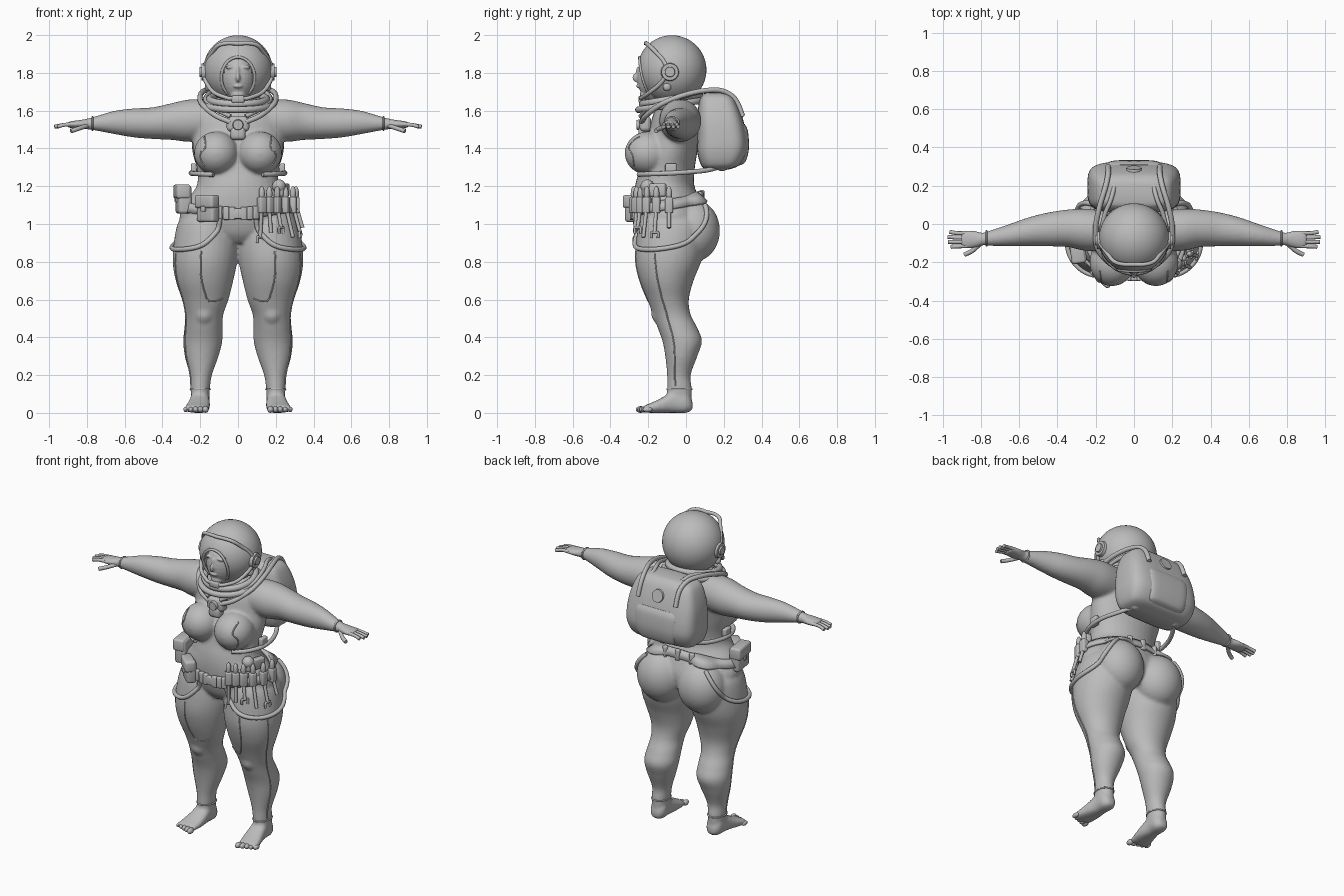
import bpy, bmesh, math
from mathutils import Vector, Matrix
from mathutils.bvhtree import BVHTree

cube = bpy.data.objects.get("Cube")
if cube:
    bpy.data.objects.remove(cube)

grey = bpy.data.materials.new("clay grey")
grey.use_nodes = True
grey.diffuse_color = (0.5, 0.5, 0.5, 1)
grey.node_tree.nodes["Principled BSDF"].inputs["Base Color"].default_value = (0.5, 0.5, 0.5, 1)
made = []


def finish(name, bm):
    bmesh.ops.recalc_face_normals(bm, faces=bm.faces[:])
    mesh = bpy.data.meshes.new(name)
    bm.to_mesh(mesh)
    bm.free()
    mesh.materials.append(grey)
    ob = bpy.data.objects.new(name, mesh)
    bpy.context.scene.collection.objects.link(ob)
    made.append(ob)
    return ob


def smooth_path(pts, n=6):
    """Catmull-Rom samples through tuples of any length."""
    p = [pts[0], *pts, pts[-1]]
    out = []
    for i in range(1, len(p) - 2):
        for k in range(n):
            t = k / n
            out.append(tuple(0.5 * (2 * b + (c - a) * t + (2 * a - 5 * b + 4 * c - d) * t * t
                                    + (3 * b - a - 3 * c + d) * t ** 3)
                             for a, b, c, d in zip(*p[i - 1:i + 3])))
    return out + [tuple(pts[-1])]


def loft(bm, rings, axis="z", power=2, side=1, sides=32):
    """Rings are (position, a min, a max, b min, b max) along an axis."""
    loops = []
    for t, a0, a1, b0, b1 in smooth_path(rings):
        loop = []
        for k in range(sides):
            w = math.tau * k / sides
            c, s = (math.copysign(abs(v) ** (2 / power), v) for v in (math.cos(w), math.sin(w)))
            a, b = (a0 + a1) / 2 + c * (a1 - a0) / 2, (b0 + b1) / 2 + s * (b1 - b0) / 2
            x, y, z = {"z": (a, b, t), "x": (t, a, b), "y": (a, t, b)}[axis]
            loop.append(bm.verts.new((x * side, y, z)))
        loops.append(loop)
    for lo, hi in zip(loops, loops[1:]):
        for k in range(sides):
            j = (k + 1) % sides
            bm.faces.new((lo[k], lo[j], hi[j], hi[k]))
    bm.faces.new(loops[0])
    bm.faces.new(loops[-1])


def add_ball(bm, c, r, seg=32):
    m = Matrix.Translation(c) @ Matrix.Diagonal((*r, 1))
    return bmesh.ops.create_uvsphere(bm, u_segments=seg, v_segments=seg // 2, radius=1, matrix=m)


def ball(name, c, r, seg=24):
    bm = bmesh.new()
    add_ball(bm, c, r, seg)
    return finish(name, bm)


def box(name, c, size, turn=0, bevel=0.012):
    bm = bmesh.new()
    bmesh.ops.create_cube(bm, size=1, matrix=Matrix.Diagonal((*size, 1)))
    bmesh.ops.bevel(bm, geom=bm.edges[:], offset=bevel, segments=3, profile=0.5, affect="EDGES")
    bm.transform(Matrix.Translation(c) @ Matrix.Rotation(math.radians(turn), 4, "Z"))
    return finish(name, bm)


def disc(name, c, r, depth, axis):
    bm = bmesh.new()
    bmesh.ops.create_cone(bm, cap_ends=True, segments=32, radius1=r, radius2=r * 0.85, depth=depth)
    turn = Vector((0, 0, 1)).rotation_difference(Vector(axis)).to_matrix().to_4x4()
    bm.transform(Matrix.Translation(c) @ turn)
    return finish(name, bm)


def tube(name, pts, r, closed=False, sample=True):
    cu = bpy.data.curves.new(name, "CURVE")
    cu.dimensions = "3D"
    cu.bevel_depth, cu.bevel_resolution, cu.use_fill_caps = r, 3, True
    pts = smooth_path(pts) if sample else pts
    sp = cu.splines.new("POLY")
    sp.points.add(len(pts) - 1)
    for q, co in zip(sp.points, pts):
        q.co = (*co, 1)
    sp.use_cyclic_u = closed
    cu.materials.append(grey)
    ob = bpy.data.objects.new(name, cu)
    bpy.context.scene.collection.objects.link(ob)
    made.append(ob)


def fuse(ob, voxel, times):
    m = ob.modifiers.new("fuse", "REMESH")
    m.mode, m.voxel_size, m.use_smooth_shade = "VOXEL", voxel, True
    m = ob.modifiers.new("soften", "SMOOTH")
    m.factor, m.iterations = 0.5, times


def flip(pts, s):
    return [(x * s, y, z) for x, y, z in pts]


# Body: torso, legs, feet, arms and soft masses fused into one skin
bm = bmesh.new()
loft(bm, [(.9, -.1, .1, -.2, .06), (.95, -.25, .25, -.24, .1), (1.03, -.31, .31, -.265, .11),
          (1.12, -.275, .275, -.275, .08), (1.2, -.22, .22, -.27, .045), (1.28, -.215, .215, -.25, .045),
          (1.38, -.235, .235, -.23, .06), (1.48, -.24, .24, -.2, .08), (1.56, -.235, .235, -.18, .075),
          (1.62, -.19, .19, -.16, .05), (1.67, -.12, .12, -.15, .02)])
for s in (1, -1):
    loft(bm, [(.03, .155, .245, -.1, .03), (.13, .148, .252, -.1, .03), (.2, .138, .256, -.1, .025),
              (.3, .103, .282, -.11, .06), (.38, .083, .29, -.125, .085), (.45, .082, .284, -.15, .06),
              (.52, .078, .28, -.175, .025), (.6, .05, .297, -.205, .015), (.7, .025, .33, -.245, .04),
              (.8, .004, .346, -.268, .08), (.9, -.005, .34, -.265, .1), (1, .01, .32, -.25, .1),
              (1.06, .04, .28, -.22, .06)], side=s)
    loft(bm, [(.035, .175, .225, .015, .06), (0, .15, .25, 0, .11), (-.06, .152, .252, 0, .12),
              (-.12, .148, .265, 0, .085), (-.18, .152, .28, 0, .055), (-.225, .16, .285, .002, .038)],
         "y", 2.5, s)
    loft(bm, [(.1, -.14, .06, 1.45, 1.66), (.25, -.14, .08, 1.435, 1.66), (.35, -.12, .075, 1.445, 1.64),
              (.45, -.117, .06, 1.45, 1.618), (.55, -.117, .035, 1.458, 1.612), (.65, -.117, 0, 1.475, 1.6),
              (.74, -.115, -.03, 1.492, 1.575), (.79, -.112, -.045, 1.5, 1.56),
              (.83, -.125, -.035, 1.504, 1.552), (.88, -.128, -.034, 1.508, 1.545),
              (.905, -.122, -.038, 1.51, 1.538)], "x", 2, s)
    for c, r in (((.115, -.2, 1.375), (.118, .125, .115)), ((.145, .04, .965), (.15, .14, .165)),
                 ((.18, -.12, .53), (.06, .065, .07))):
        add_ball(bm, (c[0] * s, c[1], c[2]), r)
body = finish("body", bm)
fuse(body, .009, 8)
bpy.context.view_layer.update()
skin_tree = BVHTree.FromObject(body, bpy.context.evaluated_depsgraph_get())


def skin(deg, z, out=0.0):
    """Point on the hips at an angle around the vertical axis (front is -90)."""
    d = Vector((math.cos(math.radians(deg)), math.sin(math.radians(deg)), 0))
    mid = Vector((0, -.09, z))
    hit = skin_tree.ray_cast(mid + d, -d)[0] or mid + d * .25
    return hit + d * out


def seam(name, pts, r=.004):
    tube(name, [skin_tree.find_nearest(Vector(p))[0] for p in smooth_path(pts)], r, sample=False)


# Fingers, thumbs, toes and suit seams
for s, side in ((1, "left"), (-1, "right")):
    for i, tip in enumerate((.955, .97, .972, .962)):
        y = -.115 + i * .023
        tube(f"{side}_finger", flip([(.87, y, 1.528), (.92, y - .002, 1.525), (tip, y - .004 + i * .003, 1.515)], s), .0105)
    tube(f"{side}_thumb", flip([(.8, -.1, 1.52), (.845, -.14, 1.505), (.885, -.16, 1.492)], s), .012)
    for i in range(5):
        ball(f"{side}_toe", (s * (.172 + i * .026), -.24 + .009 * i, .018),
             (.017 - .001 * i, .026, .018 - .001 * i), 16)
    seam(f"{side}_outer_leg_seam", flip([(.4, -.2, .85), (.4, -.17, .6), (.4, -.13, .45), (.3, -.07, .14)], s))
    seam(f"{side}_thigh_seam", flip([(.2, -.3, .86), (.2, -.3, .7), (.16, -.3, .57), (.09, -.3, .545), (.03, -.22, .58)], s))
    seam(f"{side}_chest_seam", flip([(.2, -.26, 1.5), (.19, -.33, 1.42), (.22, -.3, 1.36), (.2, -.3, 1.28)], s))
    ring = [math.tau * k / 24 for k in range(24)]
    tube(f"{side}_ankle_cuff", [(s * .2 + .051 * math.cos(a), -.035 + .064 * math.sin(a), .125) for a in ring], .005, True, False)
    tube(f"{side}_wrist_cuff", [(s * .77, -.075 + .038 * math.cos(a), 1.532 + .034 * math.sin(a)) for a in ring], .005, True, False)

# Head inside the helmet
bm = bmesh.new()
for c, r in (((0, -.145, 1.775), (.095, .115, .135)), ((0, -.262, 1.775), (.012, .022, .024)),
             ((0, -.252, 1.8), (.01, .014, .035)), ((0, -.247, 1.73), (.026, .017, .011)),
             ((0, -.215, 1.685), (.04, .03, .03)), ((.038, -.235, 1.83), (.028, .016, .01)),
             ((-.038, -.235, 1.83), (.028, .016, .01))):
    add_ball(bm, c, r)
fuse(finish("face", bm), .005, 3)

# Helmet shell with an oval face opening, rims and ear pads
bm = bmesh.new()
centre, radius = Vector((0, -.075, 1.816)), .183
add_ball(bm, centre, (radius,) * 3, 72)
hole = [f for f in bm.faces for c in [f.calc_center_median()]
        if c.y < -.1 and (c.x / .088) ** 2 + ((c.z - 1.775) / .108) ** 2 < 1]
bmesh.ops.delete(bm, geom=hole, context="FACES")
helmet = finish("helmet", bm)
shell = helmet.modifiers.new("shell", "SOLIDIFY")
shell.thickness = .012
rim = []
for k in range(48):
    x, z = .088 * math.cos(math.tau * k / 48), 1.775 + .108 * math.sin(math.tau * k / 48)
    rim.append((x, -.075 - math.sqrt(radius ** 2 - x * x - (z - centre.z) ** 2), z))
tube("face_opening_rim", rim, .008, True, False)
half = [(0, -.212, 1.955), (.06, -.21, 1.957), (.105, -.195, 1.945), (.135, -.16, 1.91),
        (.165, -.12, 1.865), (.182, -.1, 1.81), (.168, -.13, 1.75), (.125, -.195, 1.695), (.05, -.238, 1.665)]
tube("visor_frame", smooth_path(half) + smooth_path(flip(half, -1))[::-1], .011, True, False)
box("chin_mount", (0, -.235, 1.66), (.07, .035, .04))
for s, side in ((1, "left"), (-1, "right")):
    disc(f"{side}_ear_pad", (s * .175, -.085, 1.805), .052, .035, (s, 0, 0))
    disc(f"{side}_ear_cap", (s * .19, -.085, 1.805), .03, .025, (s, 0, 0))
    ball(f"{side}_ear_knob", (s * .158, -.1, 1.725), (.018, .022, .022))

# Collar, chest badge and hoses
for r, z, thick in ((.15, 1.66, .02), (.172, 1.63, .018)):
    tube("collar_ring", [(r * math.cos(a), -.08 + r * math.sin(a), z + .025 * math.sin(a))
                         for a in (math.tau * k / 48 for k in range(48))], thick, True, False)
box("chest_plate", (0, -.215, 1.53), (.12, .06, .08), bevel=.02)
box("chest_plate_lower", (0, -.222, 1.48), (.08, .06, .07), bevel=.02)
disc("chest_dial", (0, -.25, 1.525), .03, .025, (0, -1, 0))
for s, side in ((1, "left"), (-1, "right")):
    tube(f"{side}_outer_hose", flip([(.04, -.235, 1.54), (.12, -.21, 1.575), (.19, -.13, 1.635), (.2, -.02, 1.68),
         (.18, .09, 1.705), (.15, .19, 1.705), (.135, .26, 1.66), (.135, .3, 1.57)], s), .014)
    tube(f"{side}_inner_hose", flip([(.04, -.24, 1.57), (.12, -.2, 1.61), (.17, -.08, 1.655),
         (.155, .04, 1.69), (.12, .13, 1.705), (.1, .21, 1.68)], s), .012)
    tube(f"{side}_waist_hose", flip([(.14, .2, 1.31), (.2, .11, 1.285), (.24, .01, 1.275), (.245, -.1, 1.268),
         (.2, -.2, 1.265), (.13, -.25, 1.262)], s), .013)
    ball(f"{side}_hose_socket", (s * .15, .19, 1.33), (.045, .045, .05))
    box(f"{side}_rib_buckle", (s * .235, -.08, 1.29), (.03, .06, .06), bevel=.008)

# Backpack
bm = bmesh.new()
loft(bm, [(1.285, -.16, .16, .11, .21), (1.31, -.215, .215, .08, .28), (1.38, -.24, .24, .06, .32),
          (1.46, -.242, .242, .06, .322), (1.56, -.23, .23, .06, .3), (1.65, -.2, .2, .07, .265),
          (1.685, -.165, .165, .09, .235), (1.695, -.12, .12, .11, .21)], power=4, sides=48)
finish("backpack", bm)
bm = bmesh.new()
loft(bm, [(1.31, -.1, .1, .2, .285), (1.33, -.13, .13, .2, .315), (1.4, -.145, .145, .2, .333),
          (1.49, -.15, .15, .2, .328), (1.53, -.14, .14, .2, .31)], power=5)
finish("backpack_flap", bm)
disc("backpack_cap", (0, .28, 1.6), .045, .03, (0, 1, .3))

# Belt following the hips
bm = bmesh.new()
rows = []
for k in range(72):
    deg = 5 * k
    z = 1.1 + .045 * math.sin(math.radians(deg))
    rows.append([bm.verts.new(skin(deg, z + dz, .004)) for dz in (-.025, .025)])
for a, b in zip(rows, rows[1:] + rows[:1]):
    bm.faces.new((a[0], b[0], b[1], a[1]))
band = finish("belt", bm).modifiers.new("thickness", "SOLIDIFY")
band.thickness, band.offset = .016, 1
for deg in (-118, -108, -99, -81, -72, -63, 60, 90, 120):
    box("belt_loop", skin(deg, 1.1 + .045 * math.sin(math.radians(deg)), .016), (.032, .026, .07), deg + 90, .007)
box("belt_buckle", skin(-90, 1.055, .016), (.06, .025, .055), 0, .008)

# Hip straps hanging below the belt
for s, side in ((1, "left"), (-1, "right")):
    pts = [(-62, 1.04), (-54, .95), (-42, .885), (-22, .865), (0, .875), (18, .91), (32, .99), (42, 1.1)]
    loop = [skin(d if s > 0 else 180 - d, z, .008) for d, z in smooth_path(pts)]
    tube(f"{side}_hip_strap", loop, .013, sample=False)

# Pouches on the right hip
for name, deg, z, size in (("front_pouch", -132, 1.08, (.12, .06, .14)), ("side_pouch", -172, 1.13, (.14, .07, .15))):
    p = skin(deg, z, .025)
    box(name, p, size, deg + 90, .016)
    out = Vector((math.cos(math.radians(deg)), math.sin(math.radians(deg)), 0))
    box(name + "_flap", p + out * .008 + Vector((0, 0, size[2] * .28)),
        (size[0] + .01, size[1] + .005, size[2] * .5), deg + 90, .014)
    box(name + "_clasp", p + out * .036, (.025, .02, .03), deg + 90, .005)

# Tools on the left hip: holders, shafts and wrench heads
for i, deg in enumerate((-56, -46, -36, -25, -13, 0)):
    top, low = skin(deg, 1.1, .022), skin(deg, .93 + .025 * (i % 3), .018)
    box("tool_holder", top, (.042, .04, .085), deg + 90, .008)
    tube("tool_shaft", [top, (top + low) / 2, low], .01)
    ball("tool_grip", top + Vector((0, 0, .06)), (.016, .016, .04))
    if i % 2 == 0:
        tip = Vector((math.cos(math.radians(deg + 90)), math.sin(math.radians(deg + 90)), 0)) * .018
        drop = Vector((0, 0, .03))
        tube("wrench_jaw", [low - tip - drop, low - tip, low, low + tip, low + tip - drop], .007)
box("tool_case", skin(-18, 1.18, .02), (.13, .04, .07), 72, .012)
ball("round_flask", skin(-28, 1.2, .03), (.036, .036, .036))

# Turn curves into meshes and shade
bpy.ops.object.select_all(action="DESELECT")
for ob in made:
    ob.select_set(ob.type == "CURVE")
    if ob.type == "CURVE":
        bpy.context.view_layer.objects.active = ob
bpy.ops.object.convert(target="MESH")
for ob in made:
    ob.select_set(True)
bpy.context.view_layer.objects.active = body
bpy.ops.object.shade_smooth_by_angle(angle=math.radians(40))
